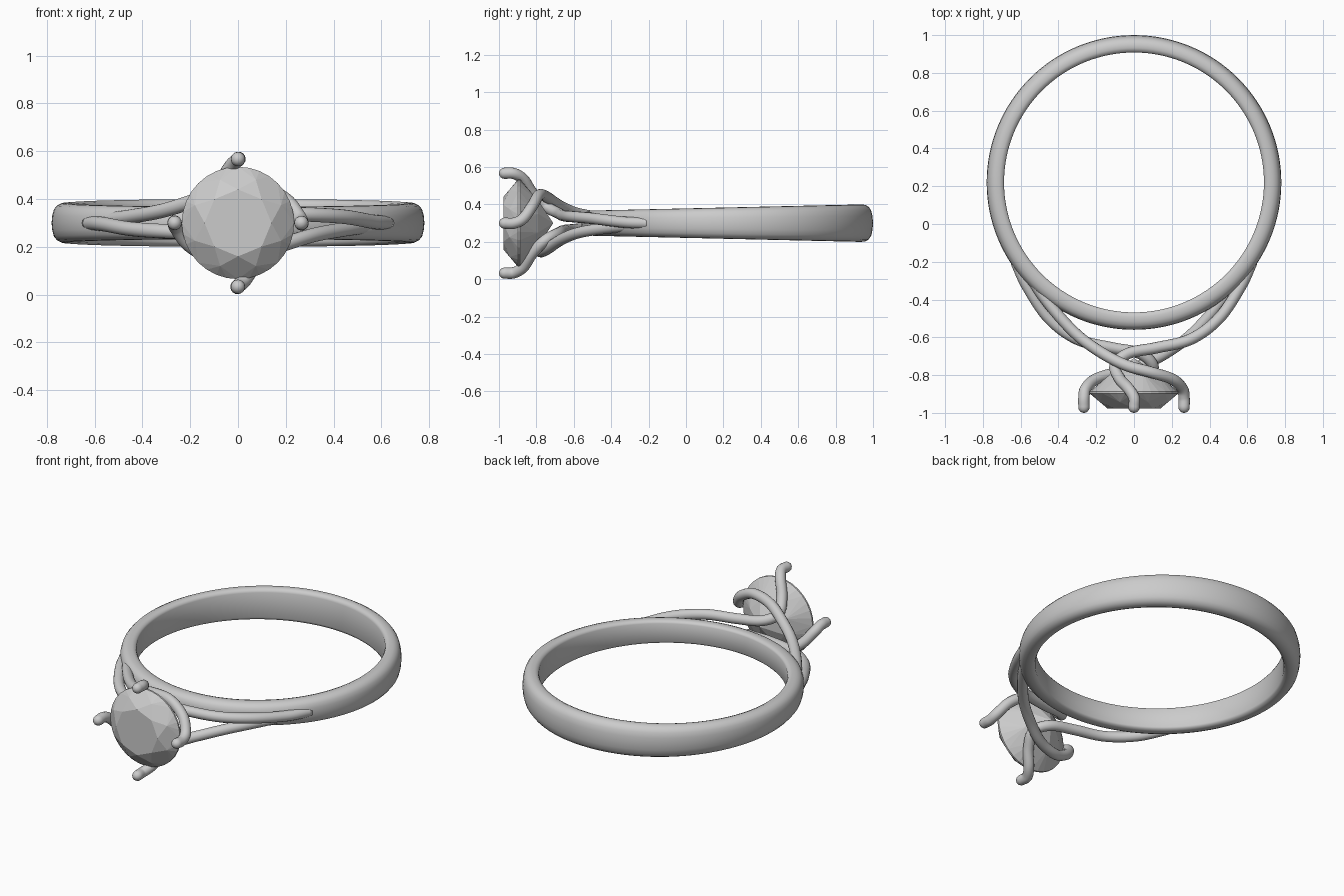
import bpy, bmesh, math
from mathutils import Vector

if "Cube" in bpy.data.objects:
    bpy.data.objects.remove(bpy.data.objects["Cube"])

ZC = 0.30      # height of the ring's mid plane
R = 0.03       # strand radius


def finish(name, bm, smooth):
    bmesh.ops.recalc_face_normals(bm, faces=bm.faces)
    me = bpy.data.meshes.new(name)
    bm.to_mesh(me)
    bm.free()
    for p in me.polygons:
        p.use_smooth = smooth
    ob = bpy.data.objects.new(name, me)
    bpy.context.collection.objects.link(ob)
    return ob


def bridge(bm, a, b):
    n = len(a)
    for i in range(n):
        bm.faces.new((a[i], a[(i + 1) % n], b[(i + 1) % n], b[i]))


# Band: D-shaped section swept in a circle, widest at the back
half = [(0.688, 0.78), (0.694, 0.92), (0.712, 1.0), (0.738, 0.98),
        (0.757, 0.87), (0.770, 0.68), (0.777, 0.38)]
section = half + [(0.78, 0)] + [(r, -v) for r, v in reversed(half)]
bm = bmesh.new()
rings = []
for i in range(128):
    a = math.tau * i / 128
    y0 = 0.22 + 0.74 * math.sin(a)
    h = 0.068 + 0.032 * (y0 + 0.5) / 1.46
    rings.append([bm.verts.new((r * math.cos(a), 0.22 + r * math.sin(a), ZC + v * h))
                  for r, v in section])
for i in range(128):
    bridge(bm, rings[i], rings[(i + 1) % 128])
finish("band", bm, True)

# Stone: faceted round cut, hull of circles around the y axis
bm = bmesh.new()
for n, r, y, off in [(8, 0.14, -0.977, 0), (8, 0.195, -0.943, 0.5), (32, 0.235, -0.897, 0),
                     (32, 0.235, -0.887, 0), (8, 0.13, -0.79, 0.5)]:
    for i in range(n):
        a = math.tau * (i + off) / n
        bm.verts.new((r * math.cos(a), y, ZC + r * math.sin(a)))
bm.verts.new((0, -0.71, ZC))
bmesh.ops.convex_hull(bm, input=bm.verts[:])
bmesh.ops.dissolve_limit(bm, angle_limit=0.01, verts=bm.verts[:], edges=bm.edges[:])
finish("stone", bm, False)


def spline(pts, steps=8):
    p = [Vector(q) for q in pts]
    p = [2 * p[0] - p[1]] + p + [2 * p[-1] - p[-2]]
    out = []
    for i in range(1, len(p) - 2):
        a, b, c, d = p[i - 1:i + 3]
        for k in range(steps):
            t = k / steps
            out.append(0.5 * (2 * b + (c - a) * t + (2 * a - 5 * b + 4 * c - d) * t * t
                              + (3 * b - a - 3 * c + d) * t ** 3))
    return out + [p[-2]]


def strand(name, pts, turned):
    """Round wire along a path with a domed tip; turned = half turn about the stone axis."""
    if turned:
        pts = [(-x, y, 2 * ZC - z) for x, y, z in pts]
    path = [(q, R) for q in spline(pts)]
    end = path[-1][0]
    axis = (end - path[-2][0]).normalized()
    path += [(end + axis * R * math.sin(t), R * math.cos(t)) for t in (0.4, 0.8, 1.15, 1.45)]
    bm = bmesh.new()
    side, loops = Vector((0, 0, 1)), []
    for i, (q, r) in enumerate(path):
        d = (path[min(i + 1, len(path) - 1)][0] - path[max(i - 1, 0)][0]).normalized()
        side = (side - d * side.dot(d)).normalized()
        up = d.cross(side)
        loops.append([bm.verts.new(q + r * (math.cos(a) * side + math.sin(a) * up))
                      for a in (math.tau * k / 16 for k in range(16))])
    for a, b in zip(loops, loops[1:]):
        bridge(bm, a, b)
    bm.faces.new(loops[0])
    bm.faces.new(loops[-1])
    finish(name, bm, True)


# Crossing strands: shoulder, over the stone's back, to the opposite side claw
side_path = [(-0.575, -0.24, 0.31), (-0.46, -0.41, 0.325), (-0.32, -0.57, 0.35),
             (-0.19, -0.67, 0.39), (-0.05, -0.745, 0.44), (0.09, -0.785, 0.45),
             (0.20, -0.82, 0.395), (0.255, -0.87, 0.325), (0.265, -0.92, 0.30),
             (0.265, -0.97, 0.30)]
# Twisting strands: outer shoulder, behind the stone's point, to the upper / lower claw
end_path = [(-0.625, -0.20, 0.30), (-0.565, -0.33, 0.295), (-0.45, -0.50, 0.275),
            (-0.30, -0.61, 0.265), (-0.12, -0.655, 0.26), (0.03, -0.685, 0.245),
            (0.10, -0.75, 0.21), (0.075, -0.82, 0.14), (0.03, -0.87, 0.065),
            (0.0, -0.92, 0.035), (0.0, -0.97, 0.033)]
strand("right_claw", side_path, False)
strand("left_claw", side_path, True)
strand("lower_claw", end_path, False)
strand("upper_claw", end_path, True)
